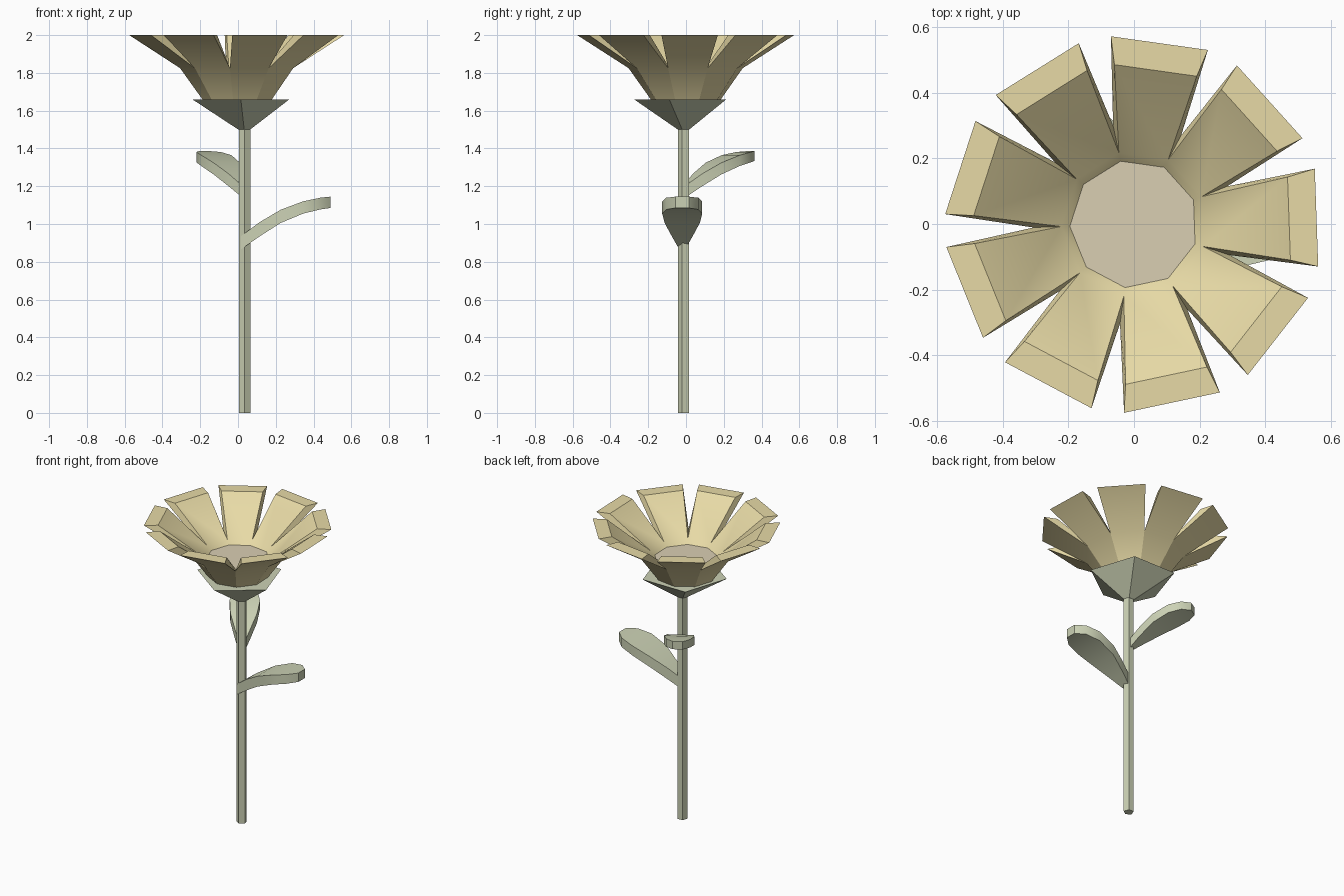
import bpy, bmesh, math
from mathutils import Matrix, Vector

if "Cube" in bpy.data.objects:
    bpy.data.objects.remove(bpy.data.objects["Cube"])


def material(name, rgb):
    m = bpy.data.materials.new(name)
    m.diffuse_color = (*rgb, 1)
    m.use_nodes = True
    m.node_tree.nodes["Principled BSDF"].inputs["Base Color"].default_value = m.diffuse_color
    return m


GREEN = material("pale_green", (0.60, 0.64, 0.46))
YELLOW = material("pale_yellow", (0.80, 0.70, 0.38))
TAN = material("tan", (0.70, 0.62, 0.45))


def finish(name, bm, mat, smooth=None):
    bmesh.ops.recalc_face_normals(bm, faces=bm.faces)
    me = bpy.data.meshes.new(name)
    bm.to_mesh(me)
    bm.free()
    ob = bpy.data.objects.new(name, me)
    bpy.context.collection.objects.link(ob)
    me.materials.append(mat)
    if smooth:
        bpy.ops.object.select_all(action='DESELECT')
        ob.select_set(True)
        bpy.context.view_layer.objects.active = ob
        bpy.ops.object.shade_smooth_by_angle(angle=math.radians(smooth))
    return ob


def ring(bm, n, r, z, start, cx=0, cy=0):
    return [bm.verts.new((cx + r * math.cos(a), cy + r * math.sin(a), z))
            for a in (math.radians(start + 360 * i / n) for i in range(n))]


def bridge(bm, a, b):
    n = len(a)
    for i in range(n):
        j = (i + 1) % n
        bm.faces.new((a[i], a[j], b[j], b[i]))


def pentagon_loft(name, sections):
    bm = bmesh.new()
    rings = [ring(bm, 5, r, z, -90, cx, cy) for cx, cy, r, z in sections]
    for a, b in zip(rings, rings[1:]):
        bridge(bm, a, b)
    bm.faces.new(rings[0])
    bm.faces.new(rings[-1])
    return finish(name, bm, GREEN)


# five-sided stem and the flared calyx on top of it
pentagon_loft("stem", [(0.035, -0.01, 0.032, 0), (0.035, -0.01, 0.032, 1.52)])
pentagon_loft("calyx", [(0.033, -0.01, 0.033, 1.5), (0.015, -0.005, 0.27, 1.66)])

# blossom: closed nine-sided cup that splits into nine thick petals
N, TURN = 9, 2
bm = bmesh.new()
base = ring(bm, N, 0.185, 1.655, TURN - 20)
outer = ring(bm, N, 0.307, 1.825, TURN - 20)
inner = ring(bm, N, 0.222, 1.795, TURN - 20)
floor = ring(bm, N, 0.195, 1.77, TURN - 20)
bm.faces.new(base)
bridge(bm, base, outer)
bridge(bm, inner, floor)
for i in range(N):
    j = (i + 1) % N

    def tip(r, side):
        a = math.radians(TURN + 40 * i + 15 * side)
        return bm.verts.new((r * math.cos(a), r * math.sin(a), 2.0))

    o0, o1, i0, i1 = tip(0.577, -1), tip(0.577, 1), tip(0.49, -1), tip(0.49, 1)
    bm.faces.new((outer[i], outer[j], o1, o0))
    bm.faces.new((inner[i], inner[j], i1, i0))
    bm.faces.new((o0, o1, i1, i0))
    bm.faces.new((outer[i], o0, i0, inner[i]))
    bm.faces.new((outer[j], o1, i1, inner[j]))
finish("petals", bm, YELLOW, 30)

# flat flower centre
bm = bmesh.new()
bm.faces.new(ring(bm, N, 0.196, 1.771, TURN - 20))
finish("flower_centre", bm, TAN)

# leaf stations: distance out, underside height, half width, thickness
LEAF = [(0, 0, 0.015, 0.07), (0.1, 0.07, 0.055, 0.075), (0.21, 0.14, 0.093, 0.07),
        (0.33, 0.19, 0.106, 0.065), (0.42, 0.212, 0.085, 0.062), (0.475, 0.22, 0.035, 0.06)]


def leaf(name, root, angle, scale):
    bm = bmesh.new()
    rings = [[bm.verts.new(p) for p in ((x, -w, z), (x, w, z), (x, w, z + t), (x, -w, z + t))]
             for x, z, w, t in LEAF]
    for a, b in zip(rings, rings[1:]):
        bridge(bm, a, b)
    bm.faces.new(rings[0])
    bm.faces.new(rings[-1])
    bm.transform(Matrix.Translation(Vector(root))
                 @ Matrix.Rotation(math.radians(angle), 4, 'Z') @ Matrix.Scale(scale, 4))
    finish(name, bm, GREEN, 35)


leaf("lower_leaf", (0.015, -0.02, 0.865), 0, 1.0)
leaf("upper_leaf", (0.035, -0.012, 1.14), 121, 0.88)
